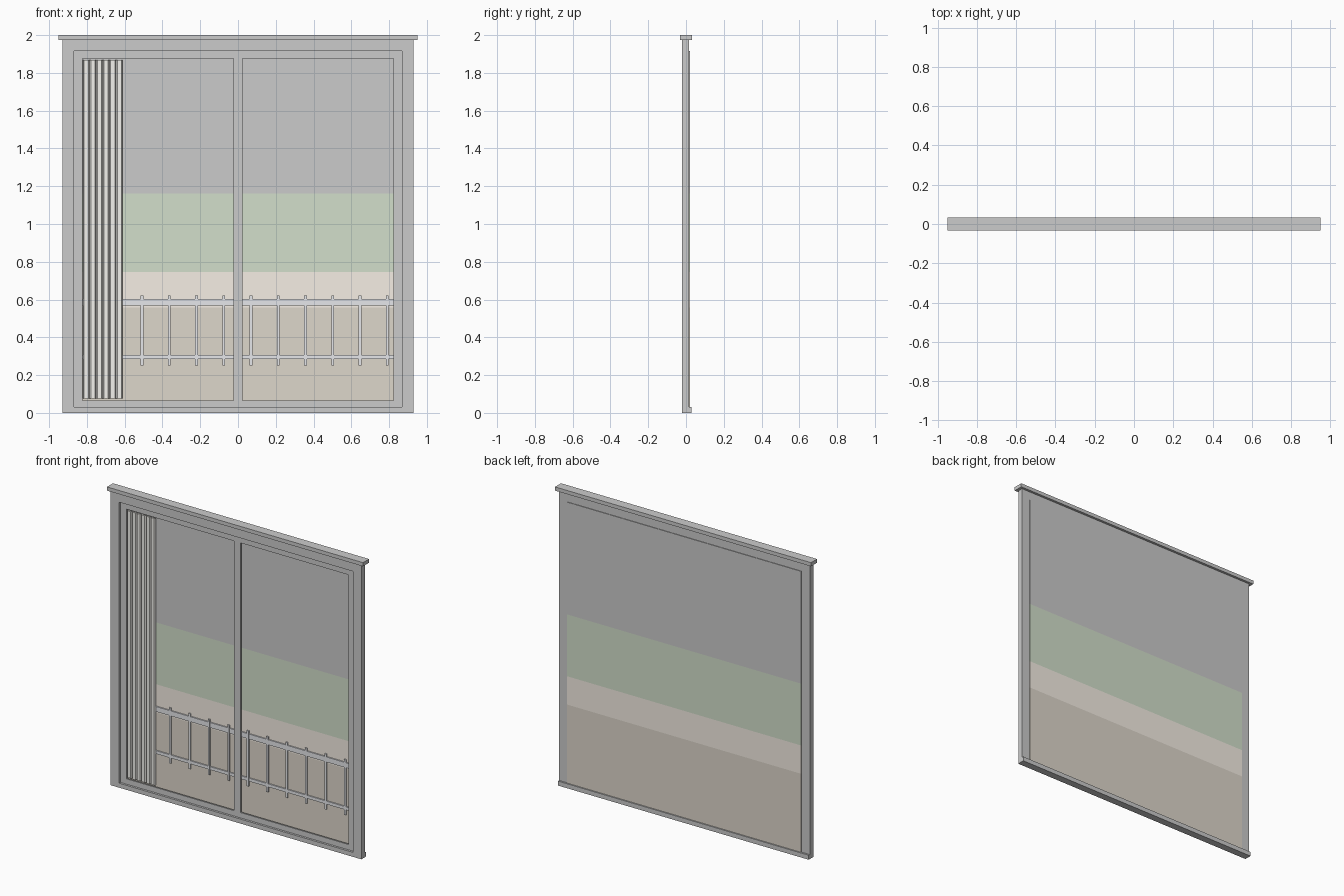
import bpy, bmesh
from math import pi

if "Cube" in bpy.data.objects:
    bpy.data.objects.remove(bpy.data.objects["Cube"])


def material(name, rgb):
    m = bpy.data.materials.new(name)
    m.diffuse_color = (*rgb, 1)
    m.use_nodes = True
    m.node_tree.nodes["Principled BSDF"].inputs["Base Color"].default_value = m.diffuse_color
    return m


def finish(name, bm, mat=None):
    mesh = bpy.data.meshes.new(name)
    bm.to_mesh(mesh)
    bm.free()
    ob = bpy.data.objects.new(name, mesh)
    bpy.context.collection.objects.link(ob)
    if mat:
        mesh.materials.append(mat)
    return ob


def add_box(bm, x, y, z):
    """Add a box given its (min, max) range on each axis."""
    verts = bmesh.ops.create_cube(bm, size=1)['verts']
    for v in verts:
        for i, (lo, hi) in enumerate((x, y, z)):
            v.co[i] = (lo + hi) / 2 + v.co[i] * (hi - lo)


def box(name, x, y, z, mat=None):
    bm = bmesh.new()
    add_box(bm, x, y, z)
    return finish(name, bm, mat)


def board(name, y, *rects):
    """Upright board: first rectangle is the outline, the rest are openings."""
    cu = bpy.data.curves.new(name, 'CURVE')
    cu.dimensions, cu.fill_mode = '2D', 'BOTH'
    cu.extrude = (y[1] - y[0]) / 2
    for x0, x1, z0, z1 in rects:
        s = cu.splines.new('POLY')
        s.points.add(3)
        for p, (a, b) in zip(s.points, ((x0, z0), (x1, z0), (x1, z1), (x0, z1))):
            p.co = (a, b, 0, 1)
        s.use_cyclic_u = True
        s.use_smooth = False
    ob = bpy.data.objects.new(name, cu)
    bpy.context.collection.objects.link(ob)
    ob.location.y = (y[0] + y[1]) / 2
    ob.rotation_euler.x = pi / 2
    bpy.ops.object.select_all(action='DESELECT')
    ob.select_set(True)
    bpy.context.view_layer.objects.active = ob
    bpy.ops.object.convert(target='MESH')
    bpy.ops.object.shade_flat()
    return ob


green = material('hedge_green', (0.65, 0.74, 0.60))
beige = material('wall_beige', (0.92, 0.86, 0.78))
brown = material('ground_brown', (0.73, 0.68, 0.60))
cloth = material('curtain_cloth', (0.90, 0.89, 0.85))
metal = material('railing_metal', (0.79, 0.80, 0.83))

# Outer frame, top cap and rear sill lip
board('outer_frame', (-0.021, 0.016), (-0.93, 0.93, 0, 1.975), (-0.868, 0.868, 0.03, 1.915))
box('top_cap', (-0.95, 0.95), (-0.032, 0.032), (1.975, 2.0))
box('sill_lip', (-0.93, 0.93), (0.016, 0.028), (0, 0.03))

# Recessed sash with two tall openings
board('sash', (-0.007, 0.003), (-0.868, 0.868, 0.03, 1.915),
      (-0.824, -0.023, 0.066, 1.875), (0.023, 0.824, 0.066, 1.875))

# Painted view behind the opening, in bands
for name, z0, z1, mat in (('ground_band', 0.03, 0.557, brown),
                          ('wall_band', 0.557, 0.747, beige),
                          ('hedge_band', 0.747, 1.162, green),
                          ('sky_band', 1.162, 1.915, None)):
    box(name, (-0.868, 0.868), (0.015, 0.02), (z0, z1), mat)

# Balcony railing
box('railing_top', (-0.865, 0.865), (0.006, 0.014), (0.568, 0.602), metal)
box('railing_bottom', (-0.865, 0.865), (0.006, 0.014), (0.285, 0.306), metal)
bm = bmesh.new()
for i in range(12):
    x = -0.797 + 0.1443 * i
    add_box(bm, (x - 0.007, x + 0.007), (0.004, 0.012), (0.25, 0.622))
finish('railing_balusters', bm, metal)

# Gathered curtain: flat pleats with narrow grooves between them
profile = []
for i in range(6):
    x = -0.82 + 0.035 * i
    profile += [(x, 0.001), (x + 0.006, -0.008), (x + 0.028, -0.008), (x + 0.034, 0.001)]
profile += [(profile[-1][0], 0.004), (-0.82, 0.004)]
bm = bmesh.new()
face = bm.faces.new([bm.verts.new((x, y, 0.077)) for x, y in profile])
top = bmesh.ops.extrude_face_region(bm, geom=[face])['geom']
bmesh.ops.translate(bm, vec=(0, 0, 1.79), verts=[v for v in top if isinstance(v, bmesh.types.BMVert)])
bmesh.ops.recalc_face_normals(bm, faces=bm.faces)
finish('curtain', bm, cloth)
